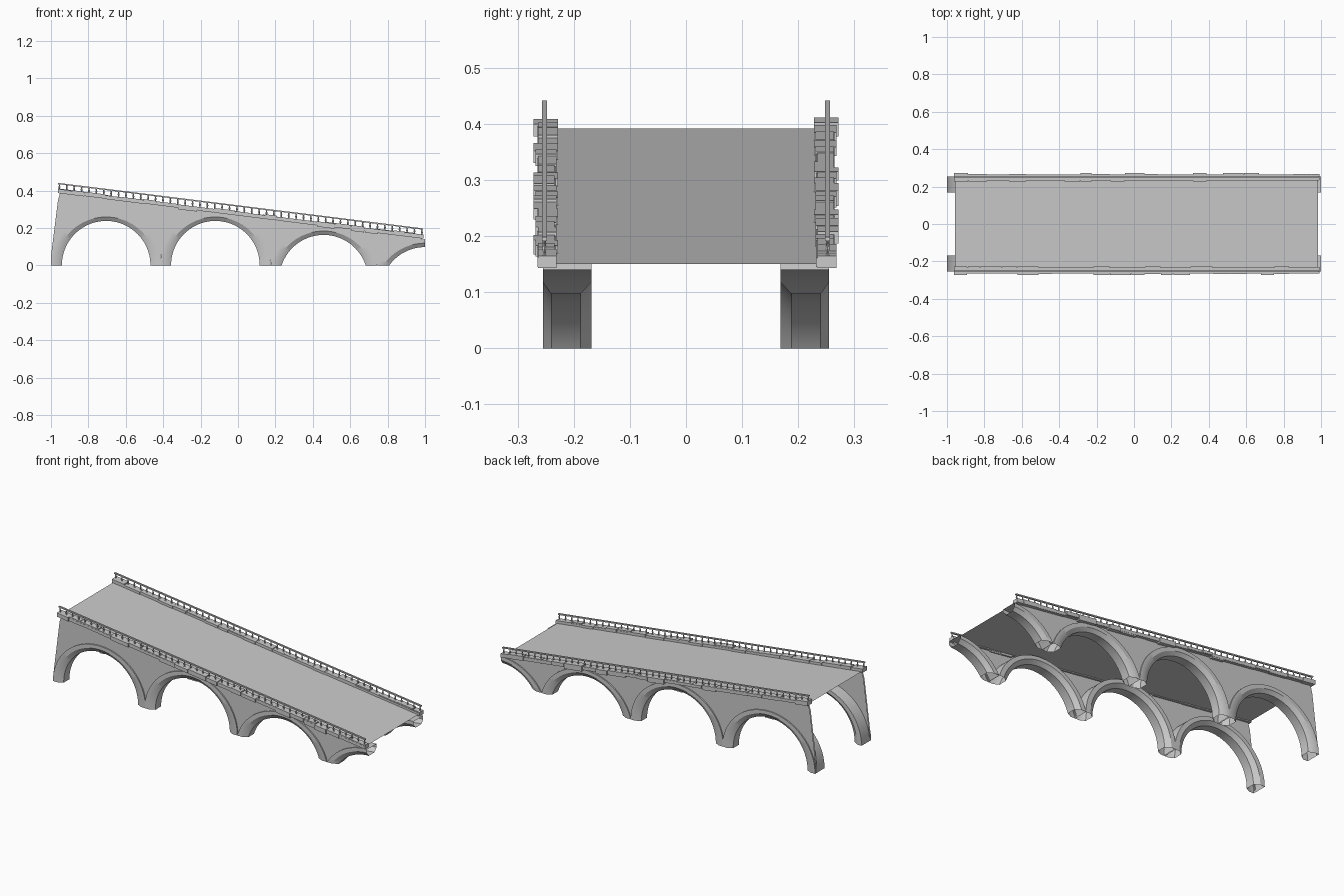
import bpy, math, random

if "Cube" in bpy.data.objects:
    bpy.data.objects.remove(bpy.data.objects["Cube"])

random.seed(4)
SLOPE = 0.1247
X0, X1 = -0.957, 0.983
RX, RZ = 0.295, 0.28          # outer arch radii
IX, IZ = 0.237, 0.238         # inner arch radii
ARCHES = [(-0.705, 0.0), (-0.121, 0.0), (0.458, -0.075), (1.0, -0.14)]


def deck_z(x):
    return 0.2725 - SLOPE * x


def make(name, verts, faces, smooth=False):
    me = bpy.data.meshes.new(name)
    me.from_pydata(verts, [], faces)
    me.update()
    ob = bpy.data.objects.new(name, me)
    bpy.context.collection.objects.link(ob)
    bpy.ops.object.select_all(action='DESELECT')
    ob.select_set(True)
    bpy.context.view_layer.objects.active = ob
    if smooth:
        bpy.ops.object.shade_smooth_by_angle(angle=math.radians(30))
    return ob


def add_bar(verts, faces, xa, xb, ya, yb, low, high):
    """Box sheared along the deck slope; low/high are heights above the deck."""
    n = len(verts)
    for x in (xa, xb):
        for y, h in ((ya, low), (yb, low), (yb, high), (ya, high)):
            verts.append((x, y, deck_z(x) + h))
    for f in ((0, 1, 2, 3), (7, 6, 5, 4), (0, 4, 5, 1),
              (1, 5, 6, 2), (2, 6, 7, 3), (3, 7, 4, 0)):
        faces.append([n + i for i in f])


# sloping road deck
make("road_deck", [(X0, -0.235, deck_z(X0)), (X1, -0.235, deck_z(X1)),
                   (X1, 0.235, deck_z(X1)), (X0, 0.235, deck_z(X0))], [(0, 1, 2, 3)])

# arch ring cross-section: (blend from inner to outer radius, y), chamfered soffit
SECTION = [(1, 0.255), (0.5, 0.255), (0, 0.24), (0, 0.188), (0.5, 0.168), (1, 0.168)]


def arch_ring(name, cx, cz, side):
    steps, verts, faces, k = 40, [], [], len(SECTION)
    for i in range(steps + 1):
        for t, y in SECTION:
            rx, rz = IX + (RX - IX) * t, IZ + (RZ - IZ) * t
            start = math.asin(-cz / rz)
            end = math.pi / 2 if cx > 0.9 else math.pi - start   # last arch stops at its crown
            a = math.pi - start - (math.pi - start - (end if cx > 0.9 else start)) * i / steps
            verts.append((cx + rx * math.cos(a), side * y, cz + rz * math.sin(a)))
    for i in range(steps):
        for j in range(k):
            a, b = i * k + j, i * k + (j + 1) % k
            f = [a, b, b + k, a + k]
            faces.append(f if side > 0 else f[::-1])
    make(name, verts, faces, True)


def wall_bottom(x):
    z = 0.0
    for cx, cz in ARCHES:
        u = (x - cx) / RX
        if abs(u) < 1:
            z = max(z, cz + RZ * math.sqrt(1 - u * u) - 0.01)
    return z


def spandrel_wall(name, side):
    verts, faces, n = [], [], 160
    for i in range(n + 1):
        x = -1.0 + 1.985 * i / n
        low = wall_bottom(x)
        top = deck_z(x)
        if x < X0:                       # leaning end edge
            top = 0.05 + (x + 1.0) / (X0 + 1.0) * (deck_z(X0) - 0.05)
        top = max(top, low)
        for y in (0.248, 0.24):
            verts += [(x, side * y, low), (x, side * y, top)]
    for i in range(n):
        a, b = 4 * i, 4 * i + 4
        for f in ((a, b, b + 1, a + 1), (a + 2, a + 3, b + 3, b + 2)):
            faces.append(f if side < 0 else f[::-1])
    make(name, verts, faces)


def stone_ledge(name, side):
    verts, faces = [], []
    add_bar(verts, faces, X0, 0.99, side * 0.232, side * 0.265, -0.004, 0.012)
    x = -0.963
    while x < 0.99:
        end = min(x + random.uniform(0.06, 0.12), 0.995)
        if end > 0.96:
            end = 0.995
        inner = random.choice((0.228, 0.231, 0.234))
        outer = random.choice((0.264, 0.268, 0.272))
        add_bar(verts, faces, x, end - 0.003, side * inner, side * outer,
                random.choice((-0.012, -0.006, -0.002)), random.choice((0.014, 0.016, 0.019)))
        x = end
    if side < 0:
        faces = [f[::-1] for f in faces]
    make(name, verts, faces)


def balustrade(name, side):
    verts, faces = [], []
    ya, yb = side * 0.248, side * 0.257
    add_bar(verts, faces, -0.962, 0.99, ya, yb, 0.042, 0.049)
    if side < 0:
        faces = [f[::-1] for f in faces]
    # vase-shaped posts
    prof = [(0.006, 0.012), (0.003, 0.019), (0.0055, 0.027), (0.0028, 0.036), (0.006, 0.044)]
    count, sides = 50, 6
    for i in range(count):
        x = -0.955 + 1.938 * i / (count - 1)
        n = len(verts)
        for r, h in prof:
            for s in range(sides):
                a = math.tau * s / sides
                verts.append((x + r * math.cos(a), side * 0.2525 + 0.75 * r * math.sin(a), deck_z(x) + h))
        for j in range(len(prof) - 1):
            for s in range(sides):
                a, b = n + j * sides + s, n + j * sides + (s + 1) % sides
                faces.append((a, b, b + sides, a + sides))
    make(name, verts, faces)


# both sides of the bridge
for side, label in ((-1, "front"), (1, "back")):
    for i, (cx, cz) in enumerate(ARCHES):
        arch_ring(f"{label}_arch_{i + 1}", cx, cz, side)
    spandrel_wall(f"{label}_spandrel_wall", side)
    stone_ledge(f"{label}_stone_ledge", side)
    balustrade(f"{label}_balustrade", side)
